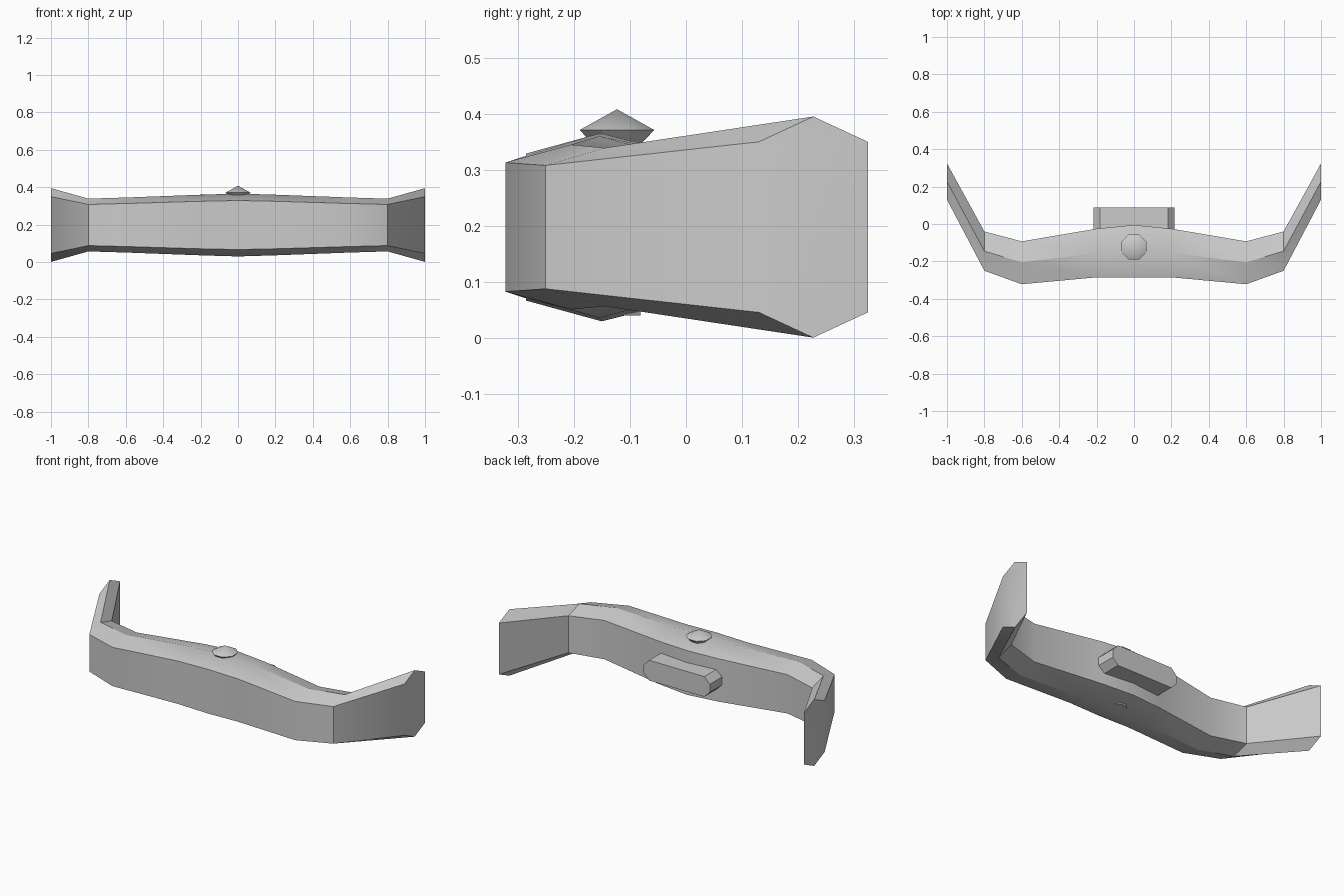
import bpy, bmesh, math

if "Cube" in bpy.data.objects:
    bpy.data.objects.remove(bpy.data.objects["Cube"])

mat = bpy.data.materials.new("light_grey")
mat.diffuse_color = (0.6, 0.6, 0.6, 1)
mat.use_nodes = True
mat.node_tree.nodes["Principled BSDF"].inputs["Base Color"].default_value = mat.diffuse_color


def make_object(name, rings, angle=30):
    """Loft closed rings of equal point count; a one-point ring makes a tip."""
    bm = bmesh.new()
    loops = [[bm.verts.new(p) for p in ring] for ring in rings]
    for a, b in zip(loops, loops[1:]):
        n = max(len(a), len(b))
        for i in range(n):
            j = (i + 1) % n
            if len(a) == 1:
                bm.faces.new((a[0], b[j], b[i]))
            elif len(b) == 1:
                bm.faces.new((a[i], a[j], b[0]))
            else:
                bm.faces.new((a[i], a[j], b[j], b[i]))
    for ring in (loops[0], loops[-1]):
        if len(ring) > 2:
            bm.faces.new(ring)
    bmesh.ops.recalc_face_normals(bm, faces=bm.faces)
    mesh = bpy.data.meshes.new(name)
    bm.to_mesh(mesh)
    bm.free()
    mesh.materials.append(mat)
    obj = bpy.data.objects.new(name, mesh)
    bpy.context.collection.objects.link(obj)
    bpy.ops.object.select_all(action='DESELECT')
    obj.select_set(True)
    bpy.context.view_layer.objects.active = obj
    bpy.ops.object.shade_smooth_by_angle(angle=math.radians(angle))
    return obj


# Swept bar: x, front y, ridge y, back y, edge half height, ridge half height
MID = 0.198
half = [
    (0.0, -0.285, -0.150, -0.005, 0.131, 0.168),
    (0.2, -0.285, -0.155, -0.025, 0.127, 0.162),
    (0.6, -0.322, -0.205, -0.093, 0.115, 0.147),
    (0.8, -0.250, -0.145, -0.040, 0.110, 0.141),
    (1.0, 0.130, 0.227, 0.324, 0.152, 0.197),
]
stations = [(-s[0],) + s[1:] for s in half[:0:-1]] + half
make_object("curved_bar", [
    [(x, f, MID - e), (x, r, MID - h), (x, b, MID - e),
     (x, b, MID + e), (x, r, MID + h), (x, f, MID + e)]
    for x, f, r, b, e, h in stations])

# Mounting block on the back, with clipped corners
W, H, C = 0.217, 0.06, 0.036
corners = [(W, H - C), (W - C, H), (C - W, H), (-W, H - C),
           (-W, C - H), (C - W, -H), (W - C, -H), (W, C - H)]
make_object("rear_mount", [[(x, y, MID + z) for x, z in corners]
                           for y in (-0.08, 0.087)])


# Eight-sided pin through the bar, ending in a faceted head on top
def octagon(r, z):
    return [(r * math.cos(math.pi * (i + 0.5) / 4),
             -0.123 + r * math.sin(math.pi * (i + 0.5) / 4), z)
            for i in range(8)]


make_object("top_pin", [octagon(0.045, 0.04), octagon(0.045, 0.345),
                        octagon(0.072, 0.371), [(0, -0.123, 0.408)]])
